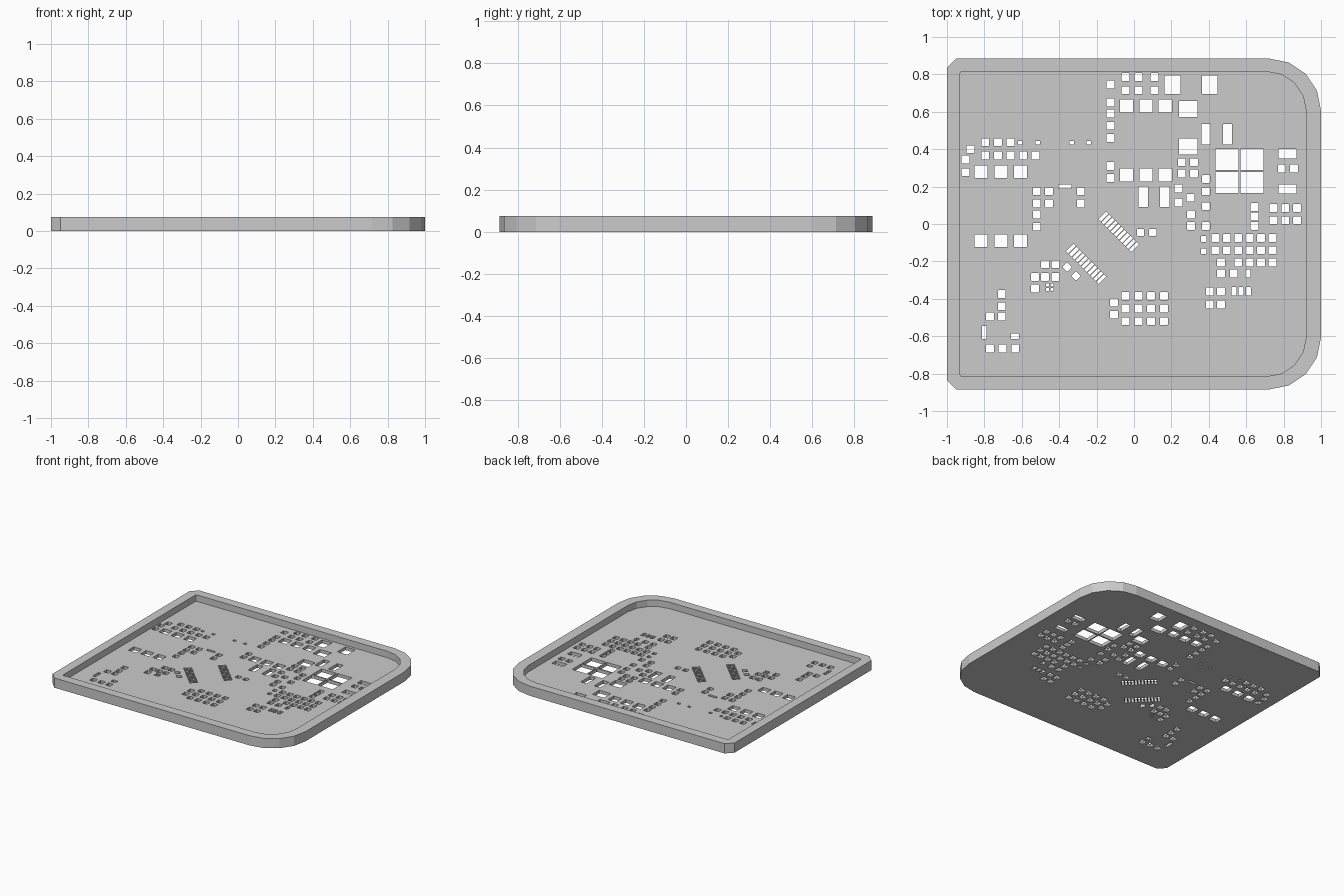
import bpy, bmesh
from math import sin, cos, radians
from mathutils import Matrix, Vector
from mathutils.geometry import delaunay_2d_cdt

FLOOR, HEIGHT = 0.025, 0.075

default_cube = bpy.data.objects.get("Cube")
if default_cube:
    bpy.data.objects.remove(default_cube)

grey = bpy.data.materials.new("plain_grey")
grey.use_nodes = True
colour = (0.6, 0.6, 0.6, 1)
grey.diffuse_color = colour
grey.node_tree.nodes["Principled BSDF"].inputs["Base Color"].default_value = colour


def tray_outline(left, right, back, small, large, steps_small):
    """Counter-clockwise outline: large round corners right, small ones left."""
    corners = [(right, back, large, 0, 4), (left, back, small, 90, steps_small),
               (left, -back, small, 180, steps_small), (right, -back, large, 270, 4)]
    points = []
    for x, y, radius, start, steps in corners:
        cx = x - radius if x > 0 else x + radius
        cy = y - radius if y > 0 else y + radius
        for i in range(steps + 1):
            angle = radians(start + 90 * i / steps)
            points.append(Vector((cx + radius * cos(angle), cy + radius * sin(angle))))
    return points


holes = []


def punch(x, y, width=0.042, depth=None, turn=0, corner=0.15):
    """Add one hole outline with slightly clipped corners."""
    a = width / 2
    b = (depth or width) / 2
    c = corner * min(a, b)
    shape = [(a, c - b), (a, b - c), (a - c, b), (c - a, b),
             (-a, b - c), (-a, c - b), (c - a, -b), (a - c, -b)]
    rotation = Matrix.Rotation(radians(turn), 2)
    holes.append([rotation @ Vector(p) + Vector((x, y)) for p in shape])


def punch_grid(columns, rows, **size):
    for x in columns:
        for y in rows:
            punch(x, y, **size)


def spread(first, last, count):
    return [first + (last - first) * i / (count - 1) for i in range(count)]


# Openings at the back, near the middle
block_columns = spread(-0.04, 0.167, 3)
punch_grid([-0.125], [0.745, 0.65, 0.59, 0.525, 0.46, 0.31, 0.245])
punch_grid([-0.045, 0.025, 0.11], [0.785, 0.715])
punch_grid([0.205, 0.405], [0.745], width=0.085, depth=0.1, corner=0.05)
punch_grid(block_columns, [0.63, 0.262], width=0.07, corner=0.05)
punch_grid([0.29], [0.615, 0.415], width=0.1, depth=0.085, corner=0.05)
punch_grid([0.385, 0.5], [0.48], width=0.05, depth=0.11)
punch_grid([0.05, 0.165], [0.145], width=0.052, depth=0.11, corner=0.05)

# Four large openings with thin bars between them
punch_grid([0.497, 0.631], [0.345, 0.222], width=0.125, depth=0.112, corner=0.01)

# Openings on the left side of the model
punch_grid([0.82], [0.375, 0.187], width=0.095, depth=0.05, corner=0.05)
punch_grid([0.79, 0.855], [0.297])
punch_grid([0.255, 0.32], [0.33, 0.27])
punch_grid([0.237], [0.19, 0.115])
punch(0.302, 0.14)
punch_grid([0.305], [0.05, -0.01])
punch_grid([0.385], [0.24, 0.175, 0.095, -0.01])
punch_grid([0.645], spread(0.09, -0.01, 3))
punch_grid(spread(0.745, 0.872, 3), [0.085, 0.02])

# Dense field of small openings
field = spread(0.435, 0.74, 6)
punch_grid(field, [-0.075, -0.14])
punch_grid(field[2:] + [0.465], [-0.205])
punch_grid([0.372], [-0.08, -0.145], width=0.03)
punch_grid([0.465, 0.533], [-0.265])
punch(0.61, -0.265, width=0.026, depth=0.042)
punch_grid([0.405, 0.465], [-0.36, -0.43])
punch_grid([0.535, 0.572, 0.612], [-0.36], width=0.026, depth=0.045)

# Front middle openings
punch_grid([0.035, 0.1], [-0.045], width=0.038)
punch_grid(spread(-0.045, 0.16, 4), spread(-0.385, -0.52, 3))
punch_grid([-0.107], [-0.42, -0.485])

# Two slanted rows of narrow slots
for start_x, start_y in [(-0.163, 0.04), (-0.337, -0.132)]:
    for i in range(11):
        step = i * 0.0163
        punch(start_x + step, start_y - step, width=0.058, depth=0.0175, turn=45, corner=0.05)
punch_grid([-0.357], [-0.23], turn=45, width=0.036)
punch_grid([-0.31], [-0.277], turn=45, width=0.036)

# Openings between the centre and the right side
punch_grid([-0.475, -0.42], [-0.215, -0.283])
punch_grid([-0.53], [-0.283, -0.345])
punch_grid([-0.462, -0.438], [-0.327, -0.351], width=0.016)
punch_grid([-0.52, -0.455], [0.175, 0.11])
punch_grid([-0.52], [0.05, -0.015])
punch_grid([-0.285], [0.175, 0.11])
punch(-0.37, 0.2, width=0.07, depth=0.02)

# Front right openings
punch_grid([-0.707], [-0.375, -0.44, -0.495])
punch(-0.77, -0.495)
punch(-0.8, -0.58, width=0.024, depth=0.07, corner=0.05)
punch(-0.637, -0.6, depth=0.03)
punch_grid(spread(-0.77, -0.635, 3), [-0.665])

# Back right openings
punch_grid(spread(-0.817, -0.607, 3), [0.28, -0.09], width=0.07, depth=0.066, corner=0.05)
punch_grid([-0.9], [0.345, 0.277])
punch(-0.875, 0.4)
punch_grid(spread(-0.795, -0.66, 3), [0.437, 0.367])
punch_grid([-0.592, -0.527], [0.367])
punch_grid([-0.607, -0.515, -0.333, -0.243], [0.435], width=0.024, depth=0.02)

# Tray surfaces: flat caps and upright walls
outer = tray_outline(-1, 1, 0.885, 0.05, 0.28, 1)
inner = tray_outline(-0.93, 0.92, 0.815, 0.01, 0.21, 2)
bm = bmesh.new()


def cap(loops, z, upward):
    points, faces = [], []
    for loop in loops:
        faces.append(list(range(len(points), len(points) + len(loop))))
        points.extend(loop)
    filled = delaunay_2d_cdt(points, [], faces, 5, 1e-6)
    verts = [bm.verts.new((p.x, p.y, z)) for p in filled[0]]
    for face in filled[2]:
        made = bm.faces.new([verts[i] for i in face])
        made.normal_update()
        if (made.normal.z > 0) != upward:
            made.normal_flip()


def wall(loop, bottom, top, outward):
    low = [bm.verts.new((p.x, p.y, bottom)) for p in loop]
    high = [bm.verts.new((p.x, p.y, top)) for p in loop]
    for i in range(len(loop)):
        quad = [low[i - 1], low[i], high[i], high[i - 1]]
        bm.faces.new(quad if outward else quad[::-1])


cap([outer] + holes, 0, False)
cap([inner] + holes, FLOOR, True)
cap([outer, inner], HEIGHT, True)
wall(outer, 0, HEIGHT, True)
wall(inner, FLOOR, HEIGHT, False)
for hole in holes:
    wall(hole, 0, FLOOR, False)
bmesh.ops.remove_doubles(bm, verts=bm.verts, dist=1e-5)

mesh = bpy.data.meshes.new("perforated_tray")
bm.to_mesh(mesh)
bm.free()
mesh.materials.append(grey)
tray = bpy.data.objects.new("perforated_tray", mesh)
bpy.context.collection.objects.link(tray)
